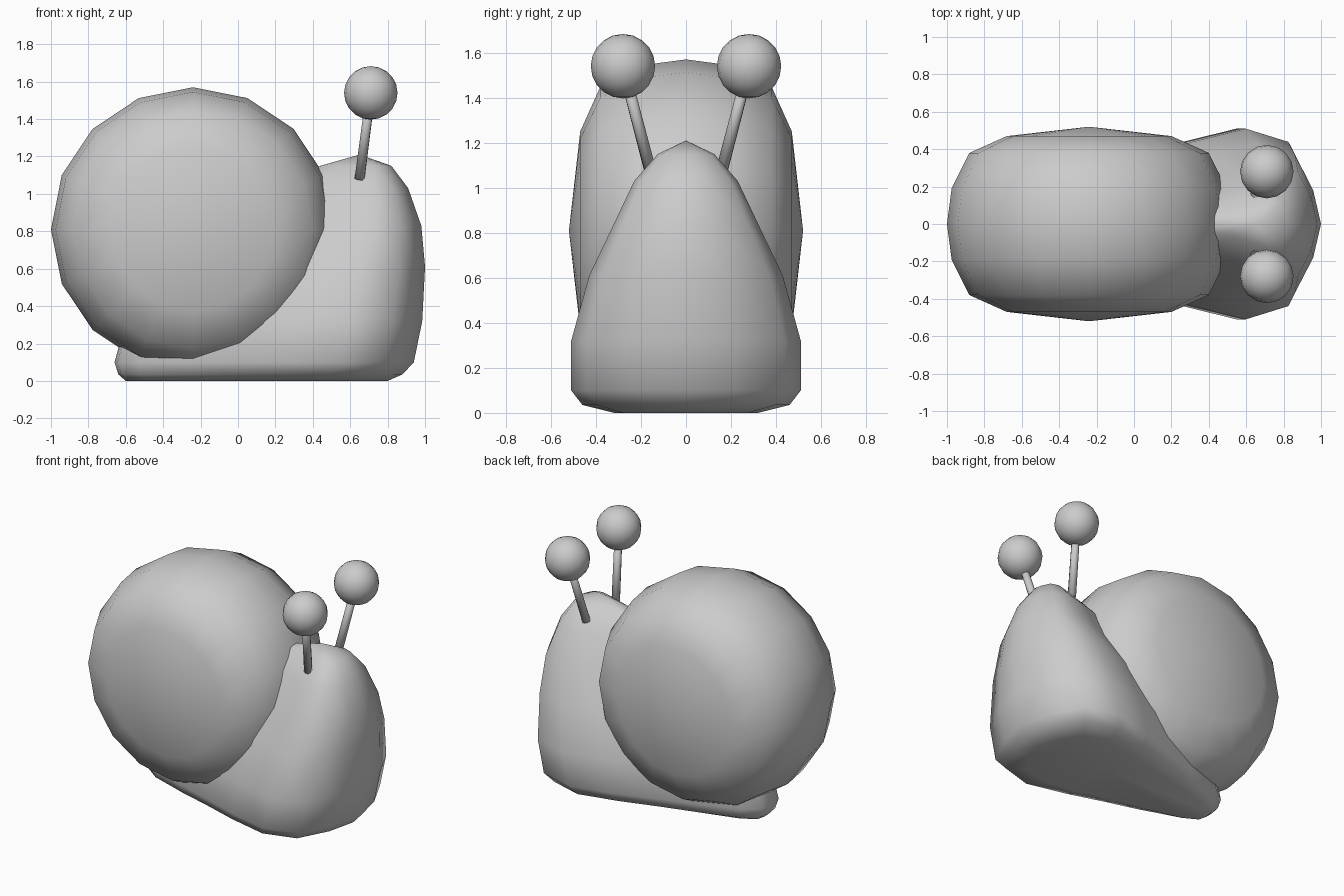
import bpy, bmesh
from math import sin, cos, pi
from mathutils import Vector

cube = bpy.data.objects.get("Cube")
if cube:
    bpy.data.objects.remove(cube, do_unlink=True)

grey = bpy.data.materials.new("plain_grey")
grey.use_nodes = True
grey.diffuse_color = (0.6, 0.6, 0.6, 1)
grey.node_tree.nodes["Principled BSDF"].inputs["Base Color"].default_value = (0.6, 0.6, 0.6, 1)


def finish(name, bm):
    """Turn a bmesh into a smooth grey object."""
    bmesh.ops.recalc_face_normals(bm, faces=bm.faces)
    mesh = bpy.data.meshes.new(name)
    bm.to_mesh(mesh)
    bm.free()
    mesh.materials.append(grey)
    for p in mesh.polygons:
        p.use_smooth = True
    obj = bpy.data.objects.new(name, mesh)
    bpy.context.collection.objects.link(obj)
    return obj


def loft(name, rings, start, end):
    """Skin closed rings of points and close both ends with a pole."""
    bm = bmesh.new()
    loops = [[bm.verts.new(p) for p in ring] for ring in rings]
    n = len(loops[0])
    for a, b in zip(loops, loops[1:]):
        for i in range(n):
            j = (i + 1) % n
            bm.faces.new((a[i], a[j], b[j], b[i]))
    for loop, pole in ((loops[0], start), (loops[-1], end)):
        tip = bm.verts.new(pole)
        for i in range(n):
            bm.faces.new((tip, loop[i], loop[(i + 1) % n]))
    return finish(name, bm)


# Body: one plan outline (tail to chest), scaled to each height
half = [(0.01, 0.18), (0.08, 0.35), (0.26, 0.55), (0.41, 0.69),
        (0.575, 0.86), (0.755, 1), (0.9, 0.86), (0.97, 0.42)]
outline = [(0, 0)] + half + [(1, 0)] + [(u, -w) for u, w in reversed(half)]
# height, tail x, chest x, half width
levels = [(0.0, -0.6, 0.8, 0.32), (0.035, -0.64, 0.88, 0.46),
          (0.1, -0.66, 0.94, 0.51), (0.32, -0.6, 0.985, 0.51),
          (0.61, -0.4, 1.0, 0.43), (0.83, -0.05, 0.98, 0.325),
          (1.03, 0.15, 0.91, 0.23), (1.15, 0.44, 0.82, 0.125)]
rings = [[(back + u * (front - back), w * wide, z) for u, w in outline]
         for z, back, front, wide in levels]
loft("body", rings, (0.3, 0, 0.03), (0.65, 0, 1.21))

# Shell: rounded disc turned about the y axis
profile = [(0.44, -0.47), (0.64, -0.38), (0.735, -0.19), (0.76, 0),
           (0.735, 0.19), (0.64, 0.38), (0.44, 0.47)]
sides = 16
rings = [[(-0.24 + r * cos(2 * pi * i / sides), y, 0.81 + r * sin(2 * pi * i / sides))
          for i in range(sides)] for r, y in profile]
loft("shell", rings, (-0.24, -0.52, 0.81), (-0.24, 0.52, 0.81))

# Eye stalks and eyes
for side, label in ((1, "left"), (-1, "right")):
    base = Vector((0.65, side * 0.16, 1.08))
    eye = Vector((0.71, side * 0.28, 1.54))
    axis = eye - base
    bm = bmesh.new()
    bmesh.ops.create_cone(bm, cap_ends=True, segments=10, radius1=0.027,
                          radius2=0.025, depth=axis.length)
    stalk = finish(label + "_eye_stalk", bm)
    stalk.location = (base + eye) / 2
    stalk.rotation_euler = axis.to_track_quat("Z", "Y").to_euler()
    bm = bmesh.new()
    bmesh.ops.create_uvsphere(bm, u_segments=16, v_segments=10, radius=0.143)
    finish(label + "_eye", bm).location = eye
